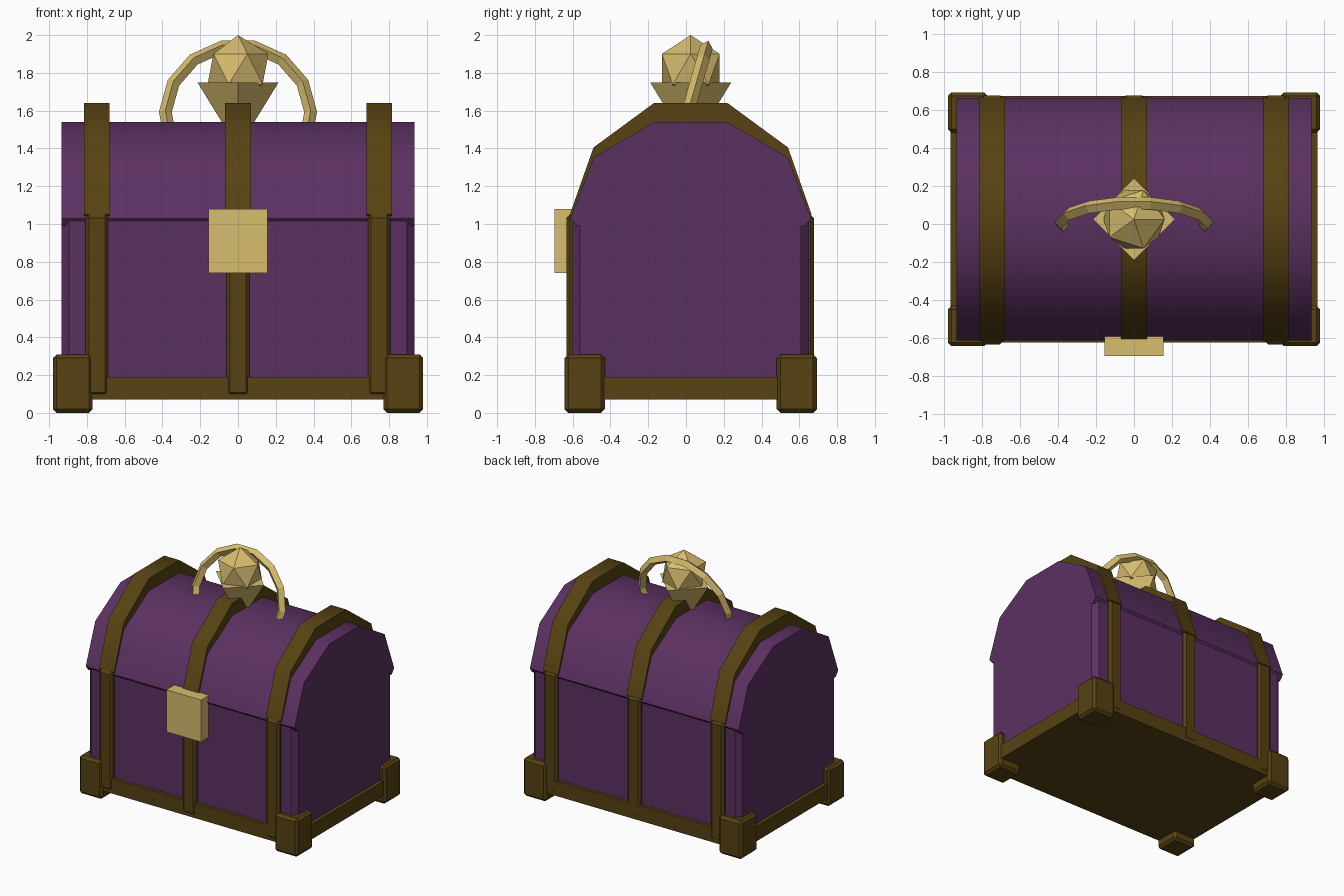
import bpy
import bmesh
from math import radians, sin, cos
from mathutils import Matrix, Vector

if "Cube" in bpy.data.objects:
    bpy.data.objects.remove(bpy.data.objects["Cube"], do_unlink=True)


def material(name, rgb):
    m = bpy.data.materials.new(name)
    m.use_nodes = True
    m.diffuse_color = (*rgb, 1)
    m.node_tree.nodes["Principled BSDF"].inputs["Base Color"].default_value = (*rgb, 1)
    return m


PURPLE = material("purple", (0.105, 0.03, 0.12))
BROWN = material("dark brown", (0.095, 0.055, 0.006))
GOLD = material("gold", (0.68, 0.51, 0.155))
MID_Y = 0.025


def finish(name, bm, mat, smooth=None):
    bmesh.ops.recalc_face_normals(bm, faces=bm.faces)
    mesh = bpy.data.meshes.new(name)
    bm.to_mesh(mesh)
    bm.free()
    ob = bpy.data.objects.new(name, mesh)
    bpy.context.collection.objects.link(ob)
    mesh.materials.append(mat)
    if smooth:
        bpy.ops.object.select_all(action='DESELECT')
        ob.select_set(True)
        bpy.context.view_layer.objects.active = ob
        bpy.ops.object.shade_smooth_by_angle(angle=radians(smooth))
    return ob


def box(name, lo, hi, mat, bevel=0, edge_rule=lambda e: True):
    lo, hi = Vector(lo), Vector(hi)
    bm = bmesh.new()
    bmesh.ops.create_cube(bm, size=1)
    bmesh.ops.scale(bm, vec=hi - lo, verts=bm.verts)
    bmesh.ops.translate(bm, vec=(lo + hi) / 2, verts=bm.verts)
    if bevel:
        bmesh.ops.bevel(bm, geom=[e for e in bm.edges if edge_rule(e)],
                        offset=bevel, segments=1, affect='EDGES')
    return finish(name, bm, mat)


def prism(name, profile, x0, x1, mat, smooth):
    """Extrude a (y, z) profile from x0 to x1."""
    bm = bmesh.new()
    face = bm.faces.new([bm.verts.new((x0, y, z)) for y, z in profile])
    new = bmesh.ops.extrude_face_region(bm, geom=[face])["geom"]
    bmesh.ops.translate(bm, vec=(x1 - x0, 0, 0),
                        verts=[v for v in new if isinstance(v, bmesh.types.BMVert)])
    return finish(name, bm, mat, smooth)


def mirrored(half):
    """Complete a front-half profile with its back half."""
    return half + [(2 * MID_Y - y, z) for y, z in reversed(half)]


def is_vertical(e):
    a, b = e.verts
    return abs(a.co.z - b.co.z) > 0.5


# Chest body and faceted lid
box("body", (-0.935, -0.6, 0.1), (0.935, 0.65, 1.02), PURPLE, 0.04, is_vertical)
prism("lid", mirrored([(-0.58, 0.99), (-0.612, 1.03), (-0.49, 1.35), (-0.17, 1.54)]),
      -0.935, 0.935, PURPLE, 45)

# Bottom frame and corner feet
box("bottom_frame", (-0.965, -0.625, 0.07), (0.965, 0.675, 0.19), BROWN)
for sx, side in ((-1, "right"), (1, "left")):
    for sy, end in ((-1, "front"), (1, "back")):
        xs = sorted((sx * 0.77, sx * 0.98))
        ys = sorted((MID_Y + sy * 0.455, MID_Y + sy * 0.668))
        box(f"{end}_{side}_foot", (xs[0], ys[0], 0), (xs[1], ys[1], 0.31), BROWN, 0.02)

# Straps around the body and over the lid
lid_strap = mirrored([(-0.56, 1.0), (-0.615, 1.05), (-0.49, 1.405), (-0.17, 1.64)])
for x, side in ((-0.747, "right"), (0, "middle"), (0.747, "left")):
    prism(f"{side}_lid_strap", lid_strap, x - 0.068, x + 0.068, BROWN, 45)
    box(f"{side}_body_strap", (x - 0.06, -0.633, 0.09), (x + 0.06, 0.677, 1.05), BROWN, 0.018)

# Lock plate
box("lock", (-0.155, -0.695, 0.74), (0.155, -0.57, 1.08), GOLD)

# Gem in a four-sided cup
bm = bmesh.new()
bmesh.ops.create_icosphere(bm, subdivisions=1, radius=0.18,
                           matrix=Matrix.Translation((0, MID_Y, 1.82)))
finish("gem", bm, GOLD)
bm = bmesh.new()
rim = [bm.verts.new((0.215 * cos(radians(a)), MID_Y + 0.215 * sin(radians(a)), 1.75))
       for a in range(0, 360, 90)]
tip = bm.verts.new((0, MID_Y, 1.4))
bm.faces.new(rim)
for i in range(4):
    bm.faces.new((rim[i], rim[i - 1], tip))
finish("gem_cup", bm, GOLD)

# Tilted arched handle with a diamond section
bm = bmesh.new()
tilt = Matrix.Translation((0, 0.005, 1.577)) @ Matrix.Rotation(radians(-16), 4, 'X')
rings = []
for step in range(10):
    a = radians(-112.5 + 25 * step)
    ring = []
    for k in range(4):
        b = radians(90 * k)
        r = 0.385 + 0.034 * cos(b)
        ring.append(bm.verts.new(tilt @ Vector((r * sin(a), 0.034 * sin(b), r * cos(a)))))
    rings.append(ring)
for p, q in zip(rings, rings[1:]):
    for k in range(4):
        bm.faces.new((p[k - 1], p[k], q[k], q[k - 1]))
bm.faces.new(rings[0])
bm.faces.new(rings[-1])
finish("handle", bm, GOLD)
